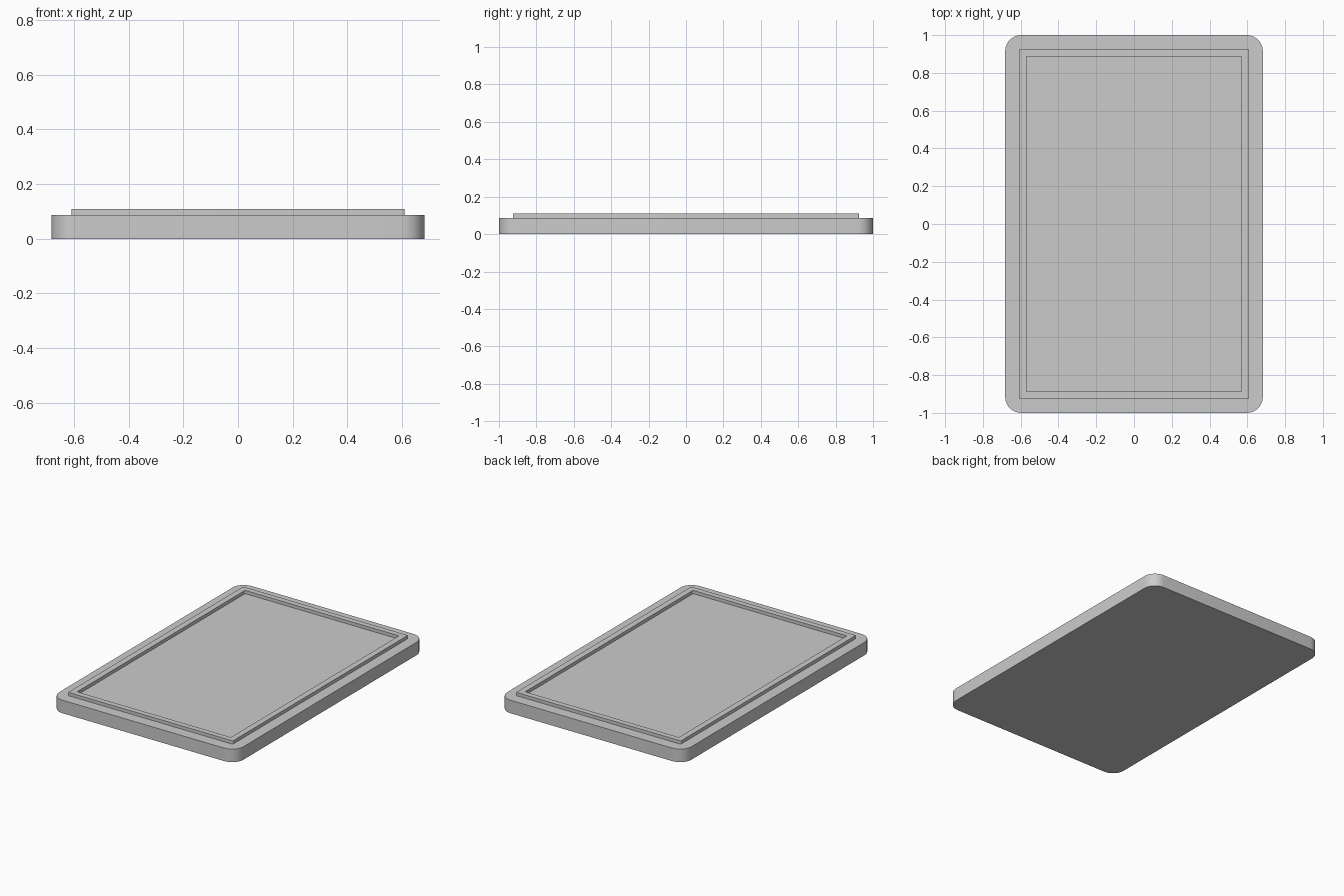
import bpy, bmesh, math

if "Cube" in bpy.data.objects:
    bpy.data.objects.remove(bpy.data.objects["Cube"])


def outline(hx, hy, r, seg):
    # rounded rectangle, counter-clockwise
    pts = []
    for i, (sx, sy) in enumerate([(1, 1), (-1, 1), (-1, -1), (1, -1)]):
        for k in range(seg + 1):
            a = math.pi / 2 * (i + k / seg)
            pts.append((sx * (hx - r) + r * math.cos(a), sy * (hy - r) + r * math.sin(a)))
    return pts


def build(name, loops, cap):
    # skin a stack of (half x, half y, radius, z) loops
    seg = 10
    bm = bmesh.new()
    rings = [[bm.verts.new((x, y, z)) for x, y in outline(hx, hy, r, seg)]
             for hx, hy, r, z in loops]
    n = len(rings[0])
    pairs = list(zip(rings, rings[1:]))
    if not cap:
        pairs.append((rings[-1], rings[0]))
    for a, b in pairs:
        for i in range(n):
            j = (i + 1) % n
            bm.faces.new((a[i], a[j], b[j], b[i]))
    if cap:
        bm.faces.new(rings[0][::-1])
        bm.faces.new(rings[-1])
    bmesh.ops.recalc_face_normals(bm, faces=bm.faces)
    me = bpy.data.meshes.new(name)
    bm.to_mesh(me)
    bm.free()
    ob = bpy.data.objects.new(name, me)
    bpy.context.collection.objects.link(ob)
    bpy.ops.object.select_all(action='DESELECT')
    ob.select_set(True)
    bpy.context.view_layer.objects.active = ob
    bpy.ops.object.shade_smooth_by_angle(angle=math.radians(30))
    return ob


# slab with rounded corners
build("base_slab", [(0.682, 1.0, 0.085, 0), (0.682, 1.0, 0.085, 0.087)], True)

# raised rectangular frame on top
build("raised_rim", [(0.609, 0.925, 0.006, 0.086), (0.609, 0.925, 0.006, 0.109),
                     (0.569, 0.888, 0.006, 0.109), (0.569, 0.888, 0.006, 0.086)], False)
